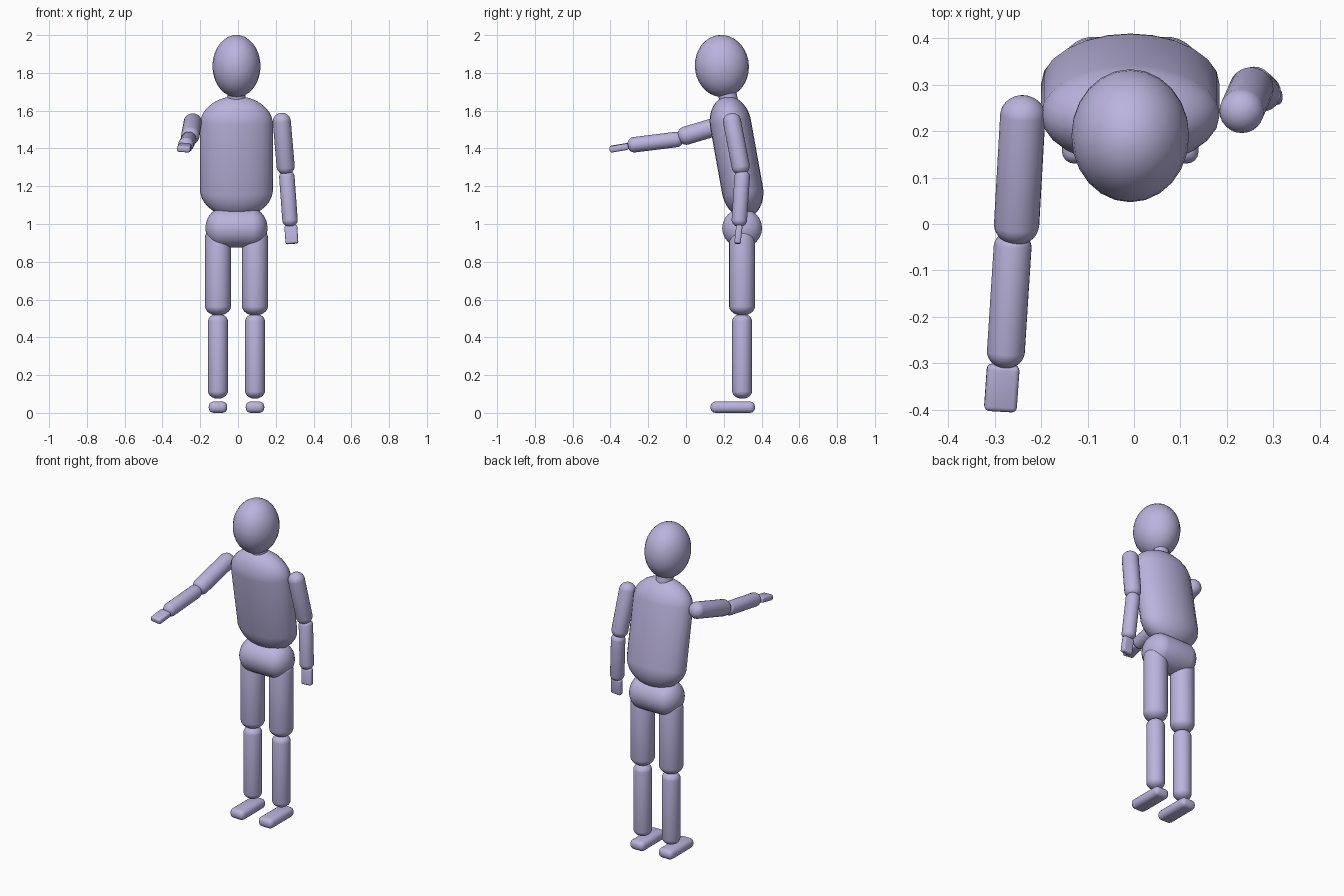
import bpy
import bmesh
from mathutils import Vector, Matrix

default = bpy.data.objects.get("Cube")
if default:
    bpy.data.objects.remove(default, do_unlink=True)

COLOUR = (0.50, 0.455, 0.73, 1.0)
lilac = bpy.data.materials.new("soft_lilac")
lilac.use_nodes = True
lilac.diffuse_color = COLOUR
lilac.node_tree.nodes["Principled BSDF"].inputs["Base Color"].default_value = COLOUR

MID_X = -0.008  # centre line of the body


def finish(name, bm, low, high):
    """Stand a part, built along local z, between two end points."""
    turn = Vector((0, 0, 1)).rotation_difference(high - low)
    bm.transform(Matrix.Translation((low + high) / 2) @ turn.to_matrix().to_4x4())
    mesh = bpy.data.meshes.new(name)
    bm.to_mesh(mesh)
    bm.free()
    mesh.materials.append(lilac)
    obj = bpy.data.objects.new(name, mesh)
    bpy.context.collection.objects.link(obj)
    bpy.ops.object.select_all(action="DESELECT")
    obj.select_set(True)
    bpy.context.view_layer.objects.active = obj
    bpy.ops.object.shade_smooth_by_angle(angle=0.8)
    return obj


def capsule(name, low, high, rx, ry, cap):
    """Sphere split at its equator and pulled apart to reach both ends."""
    low, high = Vector(low), Vector(high)
    shift = max((high - low).length / 2 - cap, 0)
    bm = bmesh.new()
    bmesh.ops.create_uvsphere(bm, u_segments=24, v_segments=17, radius=1)
    for v in bm.verts:
        side = 1 if v.co.z > 0 else -1
        v.co = (v.co.x * rx, v.co.y * ry, v.co.z * cap + side * shift)
    return finish(name, bm, low, high)


def rounded_box(name, low, high, width, thick, bevel):
    low, high = Vector(low), Vector(high)
    bm = bmesh.new()
    bmesh.ops.create_cube(bm, size=1)
    bmesh.ops.scale(bm, vec=(width, thick, (high - low).length), verts=bm.verts)
    bmesh.ops.bevel(bm, geom=bm.edges[:], offset=bevel, segments=4,
                    profile=0.5, affect="EDGES")
    return finish(name, bm, low, high)


# Head, neck and trunk
capsule("head", (MID_X, 0.205, 1.672), (MID_X, 0.175, 2.0), 0.127, 0.143, 0.165)
capsule("neck", (MID_X, 0.24, 1.58), (MID_X, 0.205, 1.76), 0.049, 0.049, 0.04)
capsule("torso", (MID_X, 0.325, 1.035), (MID_X, 0.21, 1.675), 0.193, 0.11, 0.15)
capsule("pelvis", (-0.172, 0.297, 0.978), (0.156, 0.297, 0.978), 0.104, 0.106, 0.085)

# Legs
for side, sign in (("right", -1), ("left", 1)):
    x = MID_X + sign * 0.098
    capsule(side + "_thigh", (x, 0.297, 0.515), (x, 0.297, 0.98), 0.069, 0.069, 0.052)
    capsule(side + "_shin", (x, 0.297, 0.075), (x, 0.297, 0.525), 0.053, 0.053, 0.042)
    rounded_box(side + "_foot", (x, 0.13, 0.03), (x, 0.365, 0.03), 0.098, 0.06, 0.026)

# Right arm reaching forward
capsule("right_upper_arm", (-0.255, -0.043, 1.455), (-0.237, 0.275, 1.55), 0.049, 0.049, 0.045)
capsule("right_forearm", (-0.278, -0.31, 1.415), (-0.259, -0.015, 1.452), 0.041, 0.041, 0.036)
rounded_box("right_hand", (-0.288, -0.403, 1.395), (-0.281, -0.303, 1.412), 0.07, 0.034, 0.011)

# Left arm hanging down
capsule("left_upper_arm", (0.256, 0.298, 1.262), (0.228, 0.235, 1.587), 0.048, 0.048, 0.045)
capsule("left_forearm", (0.278, 0.28, 0.985), (0.256, 0.3, 1.285), 0.041, 0.041, 0.036)
rounded_box("left_hand", (0.286, 0.272, 0.895), (0.279, 0.283, 0.994), 0.068, 0.034, 0.011)
